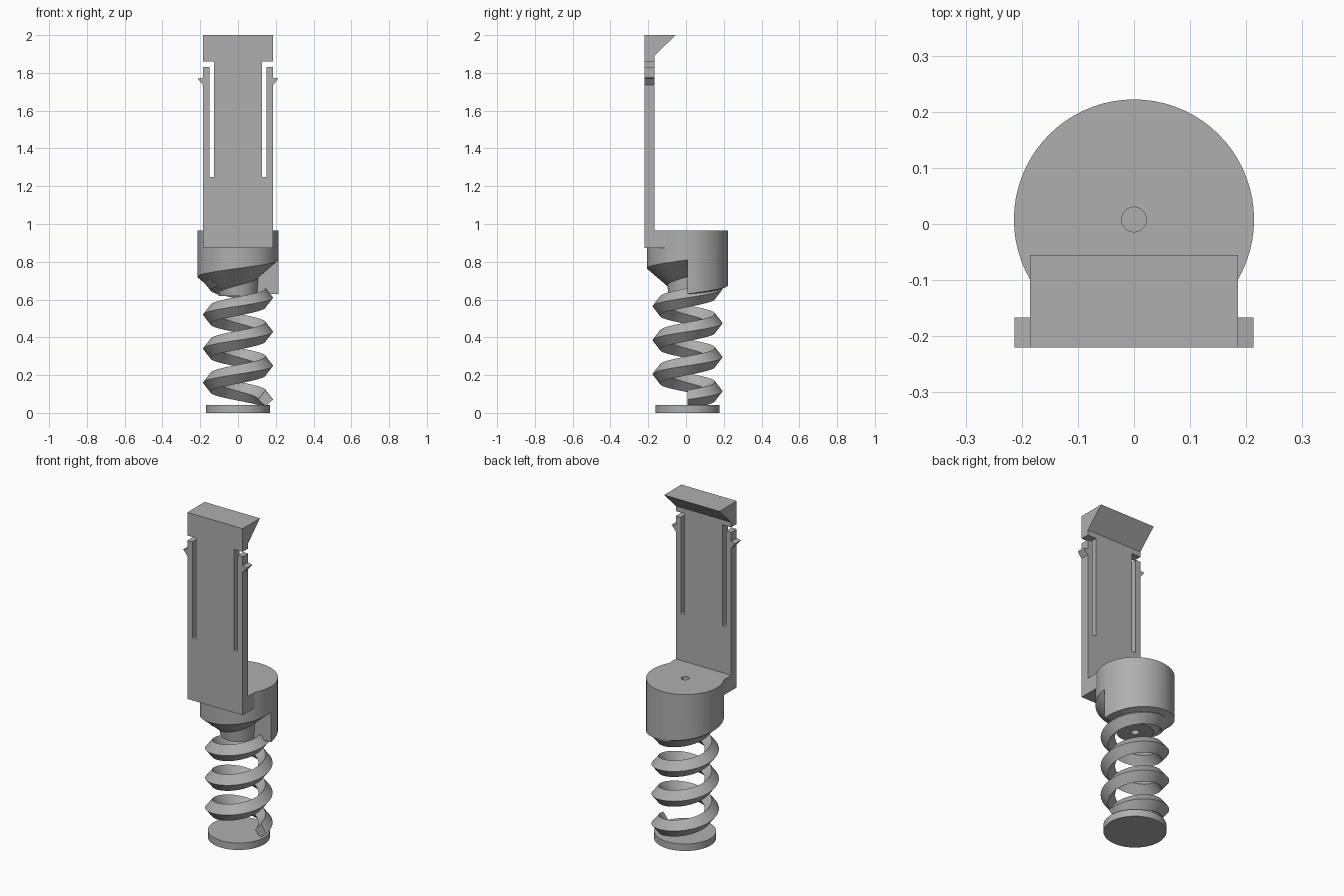
import bpy, bmesh, math
from mathutils import Vector

cube = bpy.data.objects.get("Cube")
if cube:
    bpy.data.objects.remove(cube, do_unlink=True)

grey = bpy.data.materials.new("plain grey")
grey.use_nodes = True
grey.diffuse_color = (0.43, 0.43, 0.43, 1)
grey.node_tree.nodes["Principled BSDF"].inputs["Base Color"].default_value = (0.43, 0.43, 0.43, 1)

CENTRE_Y = 0.008   # shared axis of head, spring and foot
PITCH = 0.18
SEGMENTS = 72      # per turn


def finish(bm, name, smooth=False):
    bmesh.ops.remove_doubles(bm, verts=bm.verts, dist=0.0002)
    bmesh.ops.recalc_face_normals(bm, faces=bm.faces)
    mesh = bpy.data.meshes.new(name)
    bm.to_mesh(mesh)
    bm.free()
    mesh.materials.append(grey)
    obj = bpy.data.objects.new(name, mesh)
    bpy.context.collection.objects.link(obj)
    if smooth:
        bpy.ops.object.select_all(action="DESELECT")
        obj.select_set(True)
        bpy.context.view_layer.objects.active = obj
        bpy.ops.object.shade_smooth_by_angle(angle=math.radians(30))
    return obj


def prism(name, points, offset):
    """Extrude a flat outline along an offset."""
    bm = bmesh.new()
    face = bm.faces.new([bm.verts.new(p) for p in points])
    result = bmesh.ops.extrude_face_region(bm, geom=[face], use_keep_orig=True)
    verts = [v for v in result["geom"] if isinstance(v, bmesh.types.BMVert)]
    bmesh.ops.translate(bm, verts=verts, vec=Vector(offset))
    return finish(bm, name)


def sweep(bm, section, steps):
    """Loft a closed (radius, z) section around the axis; returns the rings."""
    rings = []
    for i in range(steps + 1):
        a = math.tau * i / SEGMENTS
        rings.append([bm.verts.new((r * math.cos(a), CENTRE_Y + r * math.sin(a), z))
                      for r, z in section(i / SEGMENTS)])
    for lower, upper in zip(rings, rings[1:]):
        for j in range(len(lower)):
            k = (j + 1) % len(lower)
            bm.faces.new((lower[j], lower[k], upper[k], upper[j]))
    return rings


# Foot disc
bm = bmesh.new()
bmesh.ops.create_cone(bm, cap_ends=True, segments=SEGMENTS, radius1=0.17, radius2=0.17, depth=0.042)
bmesh.ops.translate(bm, verts=bm.verts, vec=(0, CENTRE_Y, 0.021))
finish(bm, "foot_disc", True)


# Spring coil with a diamond section, its top end buried in the head
def coil_section(turn):
    z = 0.07 + PITCH * turn
    return [(0.185, z), (0.146, z + 0.05), (0.107, z), (0.146, max(z - 0.05, 0.035))]


bm = bmesh.new()
rings = sweep(bm, coil_section, int(3.6 * SEGMENTS))
bm.faces.new(rings[0])
bm.faces.new(rings[-1])
finish(bm, "spring_coil", True)


# Head with a pin hole and a spiral lower edge that ends in a step
def head_section(turn):
    edge = 0.63 + PITCH * turn
    return [(0.022, 0.966), (0.214, 0.966), (0.214, edge),
            (0.107, max(edge - 0.09, 0.626)), (0.1, 0.62), (0.022, 0.62)]


bm = bmesh.new()
rings = sweep(bm, head_section, SEGMENTS)
first, last = rings[0], rings[-1]
bm.faces.new((first[2], last[2], last[3], first[3]))
bm.faces.new((first[3], last[3], first[4]))
finish(bm, "spiral_head", True)

# Block joining the plate to the head
prism("plate_base", [(x, y, 0.872) for x, y in
                     ((-0.185, -0.22), (0.185, -0.22), (0.185, -0.1), (-0.185, -0.1))],
      (0, 0, 0.094))

# Upright plate with slotted snap arms and barbs
half = [(0.185, 0.872), (0.185, 1.735), (0.213, 1.77), (0.185, 1.775), (0.185, 1.83),
        (0.152, 1.83), (0.152, 1.25), (0.127, 1.25), (0.127, 1.86), (0.185, 1.86), (0.185, 2)]
outline = half + [(-x, z) for x, z in reversed(half)]
prism("snap_plate", [(x, -0.22, z) for x, z in outline], (0, 0.053, 0))

# Sloped lip at the top
prism("top_lip", [(-0.185, y, z) for y, z in
                  ((-0.168, 1.89), (-0.055, 2), (-0.168, 2))], (0.37, 0, 0))
